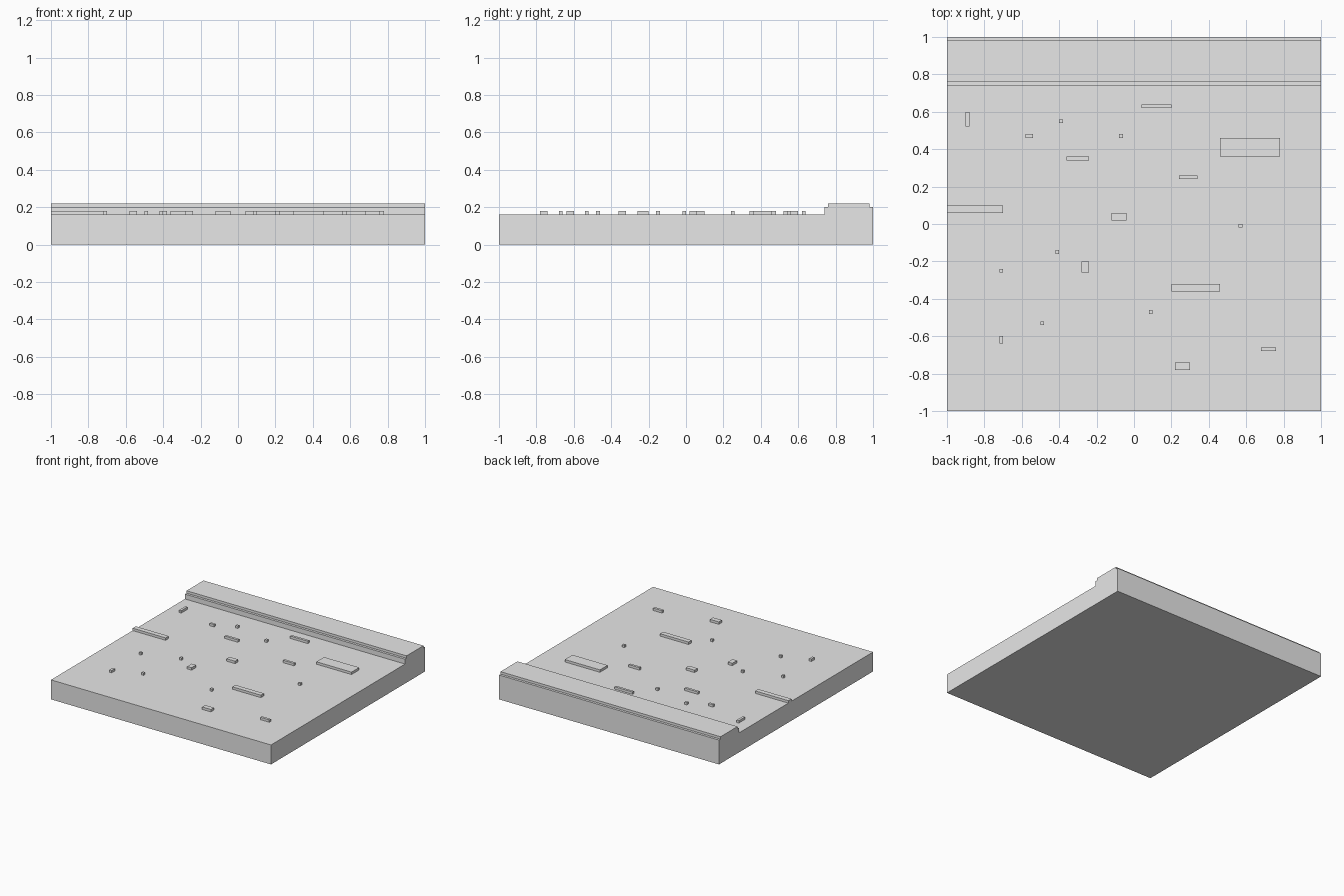
import bpy
import bmesh

cube = bpy.data.objects.get("Cube")
if cube:
    bpy.data.objects.remove(cube, do_unlink=True)

UNIT = 0.02            # the model sits on a grid of small square cells
GROUND = 8             # ground height in cells

stone = bpy.data.materials.new("light_grey_stone")
stone.use_nodes = True
grey = (0.8, 0.8, 0.8, 1.0)
stone.diffuse_color = grey
stone.node_tree.nodes["Principled BSDF"].inputs["Base Color"].default_value = grey


def make_object(name, bm):
    """Turn a bmesh measured in cells into a flat shaded object."""
    bmesh.ops.scale(bm, vec=(UNIT, UNIT, UNIT), verts=bm.verts)
    bmesh.ops.recalc_face_normals(bm, faces=bm.faces)
    mesh = bpy.data.meshes.new(name)
    bm.to_mesh(mesh)
    bm.free()
    mesh.materials.append(stone)
    obj = bpy.data.objects.new(name, mesh)
    bpy.context.collection.objects.link(obj)
    return obj


def extruded_profile(name, profile, half_width):
    """Sweep a side profile of (y, z) points along x."""
    bm = bmesh.new()
    face = bm.faces.new([bm.verts.new((-half_width, y, z)) for y, z in profile])
    swept = bmesh.ops.extrude_face_region(bm, geom=[face], use_keep_orig=True)
    moved = [v for v in swept["geom"] if isinstance(v, bmesh.types.BMVert)]
    bmesh.ops.translate(bm, vec=(2 * half_width, 0, 0), verts=moved)
    return make_object(name, bm)


def slab(name, left, front, width, depth):
    """A one cell high block resting on the ground, open underneath."""
    bm = bmesh.new()
    bmesh.ops.create_cube(bm, size=1)
    bmesh.ops.scale(bm, vec=(width, depth, 1), verts=bm.verts)
    centre = (left + width / 2, front + depth / 2, GROUND + 0.5)
    bmesh.ops.translate(bm, vec=centre, verts=bm.verts)
    bmesh.ops.recalc_face_normals(bm, faces=bm.faces)
    bottom = [f for f in bm.faces if f.normal.z < -0.5]
    bmesh.ops.delete(bm, geom=bottom, context="FACES_ONLY")
    return make_object(name, bm)


# Ground tile with the stepped kerb along its back edge
extruded_profile("ground_and_kerb", [
    (-50, 0), (50, 0), (50, 10), (49, 10), (49, 11),
    (38, 11), (38, 10), (37, 10), (37, GROUND), (-50, GROUND),
], 50)

# Single cell pebbles: left, front
pebbles = [(-20, 27), (-4, 23), (28, -1), (-21, -8),
           (-36, -13), (4, -24), (-25, -27)]
for number, (left, front) in enumerate(pebbles, 1):
    slab(f"pebble_{number}", left, front, 1, 1)

# Thin strips, one cell deep: left, front, width
strips = [(2, 31, 8), (-29, 23, 2), (-18, 17, 6), (12, 12, 5), (34, -34, 4)]
for number, (left, front, width) in enumerate(strips, 1):
    slab(f"thin_strip_{number}", left, front, width, 1)

# Strips running front to back, one cell wide: left, front, depth
for number, (left, front, depth) in enumerate([(-45, 26, 4), (-36, -32, 2)], 1):
    slab(f"lengthwise_strip_{number}", left, front, 1, depth)

# Wider raised stones: left, front, width, depth
slab("large_slab", 23, 18, 16, 5)
slab("edge_slab", -50, 3, 15, 2)
slab("centre_stone", -6, 1, 4, 2)
slab("upright_stone", -14, -13, 2, 3)
slab("long_stone", 10, -18, 13, 2)
slab("front_stone", 11, -39, 4, 2)
